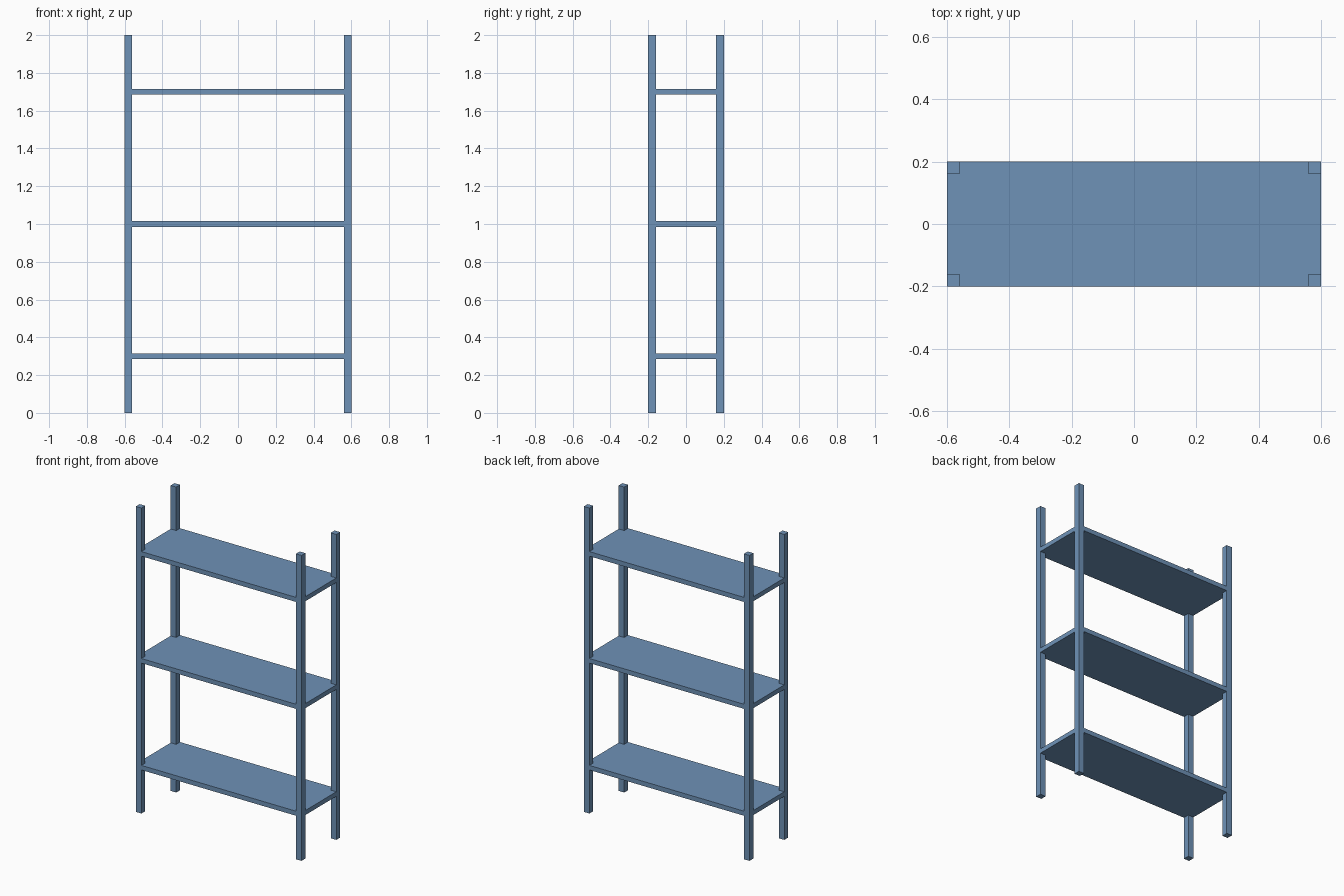
import bpy
import bmesh

if "Cube" in bpy.data.objects:
    bpy.data.objects.remove(bpy.data.objects["Cube"])

HALF_X, HALF_Y, HEIGHT = 0.6, 0.2, 2.0
POST = 0.04
THICK = 0.03

# Single painted-steel colour
paint = bpy.data.materials.new("steel_blue")
paint.use_nodes = True
colour = (0.156, 0.287, 0.474, 1.0)
paint.diffuse_color = colour
paint.node_tree.nodes["Principled BSDF"].inputs["Base Color"].default_value = colour


def prism(name, outline, z0, z1):
    """Extrude a flat xy outline from z0 up to z1."""
    bm = bmesh.new()
    base = bm.faces.new([bm.verts.new((x, y, z0)) for x, y in outline])
    top = bmesh.ops.extrude_face_region(bm, geom=[base], use_keep_orig=True)
    verts = [g for g in top["geom"] if isinstance(g, bmesh.types.BMVert)]
    bmesh.ops.translate(bm, verts=verts, vec=(0, 0, z1 - z0))
    bmesh.ops.recalc_face_normals(bm, faces=bm.faces[:])
    mesh = bpy.data.meshes.new(name)
    bm.to_mesh(mesh)
    bm.free()
    mesh.materials.append(paint)
    obj = bpy.data.objects.new(name, mesh)
    bpy.context.collection.objects.link(obj)
    return obj


# Four square corner posts
for side, sx in (("left", 1), ("right", -1)):
    for end, sy in (("front", -1), ("back", 1)):
        x0, x1 = sx * HALF_X, sx * (HALF_X - POST)
        y0, y1 = sy * HALF_Y, sy * (HALF_Y - POST)
        prism(f"{end}_{side}_post", [(x0, y0), (x1, y0), (x1, y1), (x0, y1)], 0, HEIGHT)

# Three shelves, flush with the posts and notched around them
ix, iy = HALF_X - POST, HALF_Y - POST
quarter = [(HALF_X, iy), (ix, iy), (ix, HALF_Y)]
outline = (quarter
           + [(-x, y) for x, y in reversed(quarter)]
           + [(-x, -y) for x, y in quarter]
           + [(x, -y) for x, y in reversed(quarter)])
for name, z in (("bottom_shelf", 0.3), ("middle_shelf", 1.0), ("top_shelf", 1.7)):
    prism(name, outline, z - THICK / 2, z + THICK / 2)
